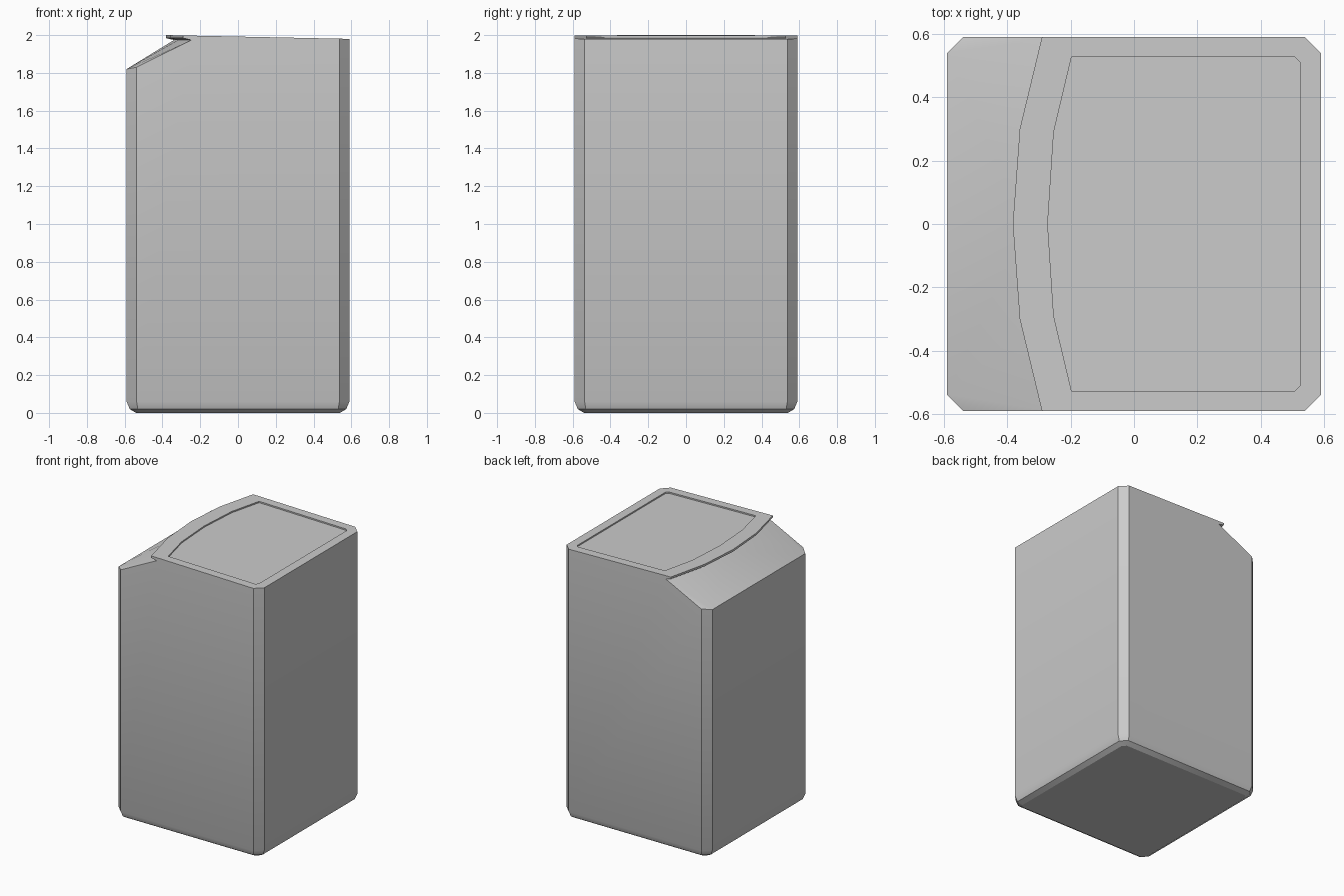
import bpy
import bmesh

if "Cube" in bpy.data.objects:
    bpy.data.objects.remove(bpy.data.objects["Cube"])

H, C = 0.59, 0.537          # half width and start of the corner chamfer


def top_z(x):
    # gently tilted lid plane
    return 2.0 - 0.02 * (x + 0.38) / 0.97


def octagon(h, c, z):
    # starts on the left side's rear corner and runs round via the rear, right, front
    return [(-h, c, z), (-c, h, z), (c, h, z), (h, c, z),
            (h, -c, z), (c, -h, z), (-c, -h, z), (-h, -c, z)]


def mirrored(half):
    # half curve from the rear edge to the centre, mirrored to the front
    return half + [(x, -y) for x, y in reversed(half[:-1])]


bm = bmesh.new()


def verts(points):
    return [bm.verts.new(p) for p in points]


def bridge(a, b):
    n = len(a)
    for i in range(n):
        j = (i + 1) % n
        bm.faces.new((a[i], a[j], b[j], b[i]))


# Rounded base
r0 = verts(octagon(0.54, 0.515, 0))
r1 = verts(octagon(0.573, 0.53, 0.02))
r2 = verts(octagon(H, C, 0.06))
bm.faces.new(r0)
bridge(r0, r1)
bridge(r1, r2)

# Overhanging lip outline, recessed panel outline and the curve under the lip
curve = mirrored([(-0.29, H), (-0.36, 0.30), (-0.382, 0)])
right = [(C, -H), (H, -C), (H, C), (C, H)]
rim = verts([(x, y, top_z(x)) for x, y in curve + right])
lip_low = verts([(x, y, 1.984) for x, y in curve])
under = verts([(x + 0.043, y, 1.974) for x, y in curve])
panel_xy = mirrored([(-0.197, 0.526), (-0.253, 0.29), (-0.272, 0)]) + \
    [(0.507, -0.526), (0.524, -0.509), (0.524, 0.509), (0.507, 0.526)]
panel = verts([(x, y, top_z(x)) for x, y in panel_xy])
panel_low = verts([(x, y, top_z(x) - 0.01) for x, y in panel_xy])
bridge(rim, panel)
bridge(panel, panel_low)
bm.faces.new(panel_low)
for i in range(4):
    bm.faces.new((rim[i], rim[i + 1], lip_low[i + 1], lip_low[i]))
    bm.faces.new((lip_low[i], lip_low[i + 1], under[i + 1], under[i]))

# Sloped face on the left
lr, lrs, lfs, lf = verts([(-H, C, 1.82), (-C, H, 1.83), (-C, -H, 1.83), (-H, -C, 1.82)])
for tri in ((lr, lrs, under[0]), (lr, under[0], under[1]), (lr, under[1], under[2]),
            (lf, lr, under[2]), (lf, under[2], under[3]), (lf, under[3], under[4]),
            (lf, under[4], lfs)):
    bm.faces.new(tri)

# Walls
for face in ((r2[7], r2[0], lr, lf),
             (r2[0], r2[1], lrs, lr),
             (r2[1], r2[2], rim[8], rim[0], lip_low[0], under[0], lrs),
             (r2[2], r2[3], rim[7], rim[8]),
             (r2[3], r2[4], rim[6], rim[7]),
             (r2[4], r2[5], rim[5], rim[6]),
             (r2[5], r2[6], lfs, under[4], lip_low[4], rim[4], rim[5]),
             (r2[6], r2[7], lf, lfs)):
    bm.faces.new(face)

bmesh.ops.recalc_face_normals(bm, faces=bm.faces[:])
mesh = bpy.data.meshes.new("bin_body")
bm.to_mesh(mesh)
bm.free()
body = bpy.data.objects.new("bin_body", mesh)
bpy.context.collection.objects.link(body)

# Smooth the slope and base, keep the chamfers crisp
bpy.context.view_layer.objects.active = body
body.select_set(True)
bpy.ops.object.shade_smooth_by_angle(angle=0.5)
